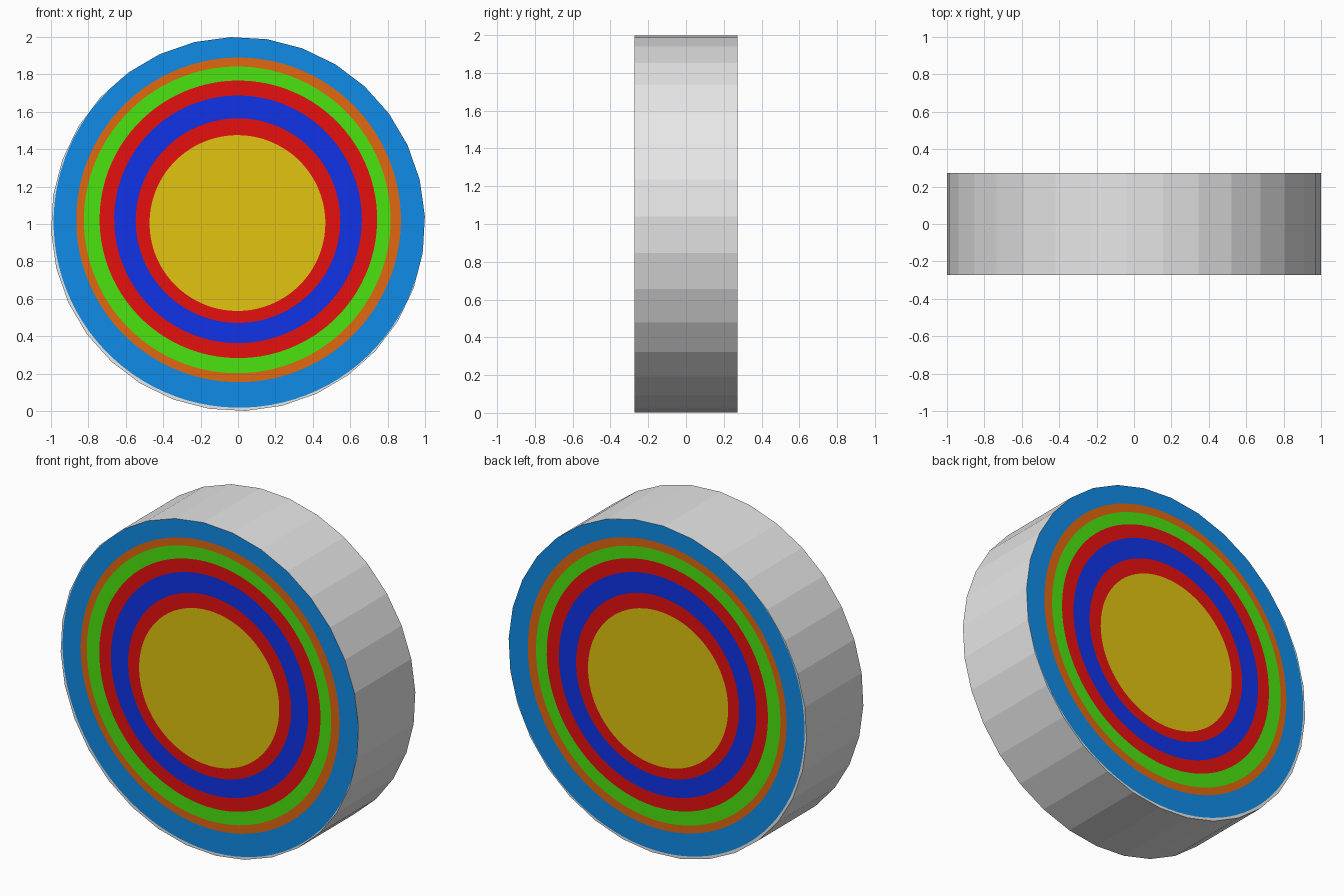
import bpy
import bmesh
import math

if "Cube" in bpy.data.objects:
    bpy.data.objects.remove(bpy.data.objects["Cube"])

SIDES, SUB = 32, 3            # rim facets, and face points per facet
N = SIDES * SUB
HALF = 0.272                  # half depth
OFFSET = math.radians(2.35)   # rim rotation


def material(name, rgb):
    m = bpy.data.materials.new(name)
    m.diffuse_color = (*rgb, 1)
    m.use_nodes = True
    m.node_tree.nodes["Principled BSDF"].inputs["Base Color"].default_value = m.diffuse_color
    return m


MATS = {n: material(n, c) for n, c in {
    "white": (0.8, 0.8, 0.8),
    "sky_blue": (0.005, 0.26, 0.8),
    "orange": (0.75, 0.135, 0.005),
    "green": (0.07, 0.77, 0.005),
    "red": (0.8, 0.005, 0.005),
    "deep_blue": (0.005, 0.033, 0.8),
    "yellow": (0.75, 0.55, 0.005)}.items()}

# painted circles from the outside in: colour, radius, centre x, centre z
RINGS = [("sky_blue", 0.992, 0.006, 1.010),
         ("orange", 0.868, 0.003, 1.022),
         ("green", 0.820, -0.004, 1.022),
         ("red", 0.742, 0.002, 1.025),
         ("deep_blue", 0.662, 0.0, 1.025),
         ("red", 0.547, 0.0, 1.018),
         ("yellow", 0.470, -0.003, 1.005)]


def corner(k):
    a = OFFSET + 2 * math.pi * k / SIDES
    return math.cos(a), 1 + math.sin(a)


def rim_point(i):
    """Point i along the straight edges of the rim polygon."""
    k, t = i // SUB, (i % SUB) / SUB
    (x0, z0), (x1, z1) = corner(k), corner(k + 1)
    return x0 + (x1 - x0) * t, z0 + (z1 - z0) * t


def ring_point(i, r, cx, cz):
    """Point i on a painted circle, kept just inside the rim."""
    a = OFFSET + 2 * math.pi * i / N
    x, z = cx + r * math.cos(a), cz + r * math.sin(a)
    px, pz = rim_point(i)
    limit = 0.9995 * math.hypot(px, pz - 1)
    f = min(1, limit / math.hypot(x, z - 1))
    return x * f, 1 + (z - 1) * f


def finish(bm, name, mats):
    me = bpy.data.meshes.new(name)
    bm.to_mesh(me)
    bm.free()
    for m in mats:
        me.materials.append(m)
    ob = bpy.data.objects.new(name, me)
    bpy.context.collection.objects.link(ob)


# faceted outer wall
bm = bmesh.new()
loops = [[bm.verts.new((corner(k)[0], y, corner(k)[1])) for k in range(SIDES)]
         for y in (-HALF, HALF)]
for k in range(SIDES):
    j = (k + 1) % SIDES
    bm.faces.new((loops[0][k], loops[1][k], loops[1][j], loops[0][j]))
finish(bm, "outer_wall", [MATS["white"]])


# flat target faces, cut into coloured rings
def target_face(name, y):
    names = list(MATS)
    bm = bmesh.new()

    def loop(point, *args):
        return [bm.verts.new((p[0], y, p[1]))
                for p in (point(i, *args) for i in range(N))]

    def face(verts, colour):
        f = bm.faces.new(verts if y < 0 else verts[::-1])
        f.material_index = names.index(colour)

    outer, colour = loop(rim_point), "white"
    for next_colour, r, cx, cz in RINGS:
        inner = loop(ring_point, r, cx, cz)
        for i in range(N):
            j = (i + 1) % N
            face([outer[i], outer[j], inner[j], inner[i]], colour)
        outer, colour = inner, next_colour
    face(outer, colour)
    finish(bm, name, MATS.values())


target_face("front_target_face", -HALF)
target_face("back_target_face", HALF)
